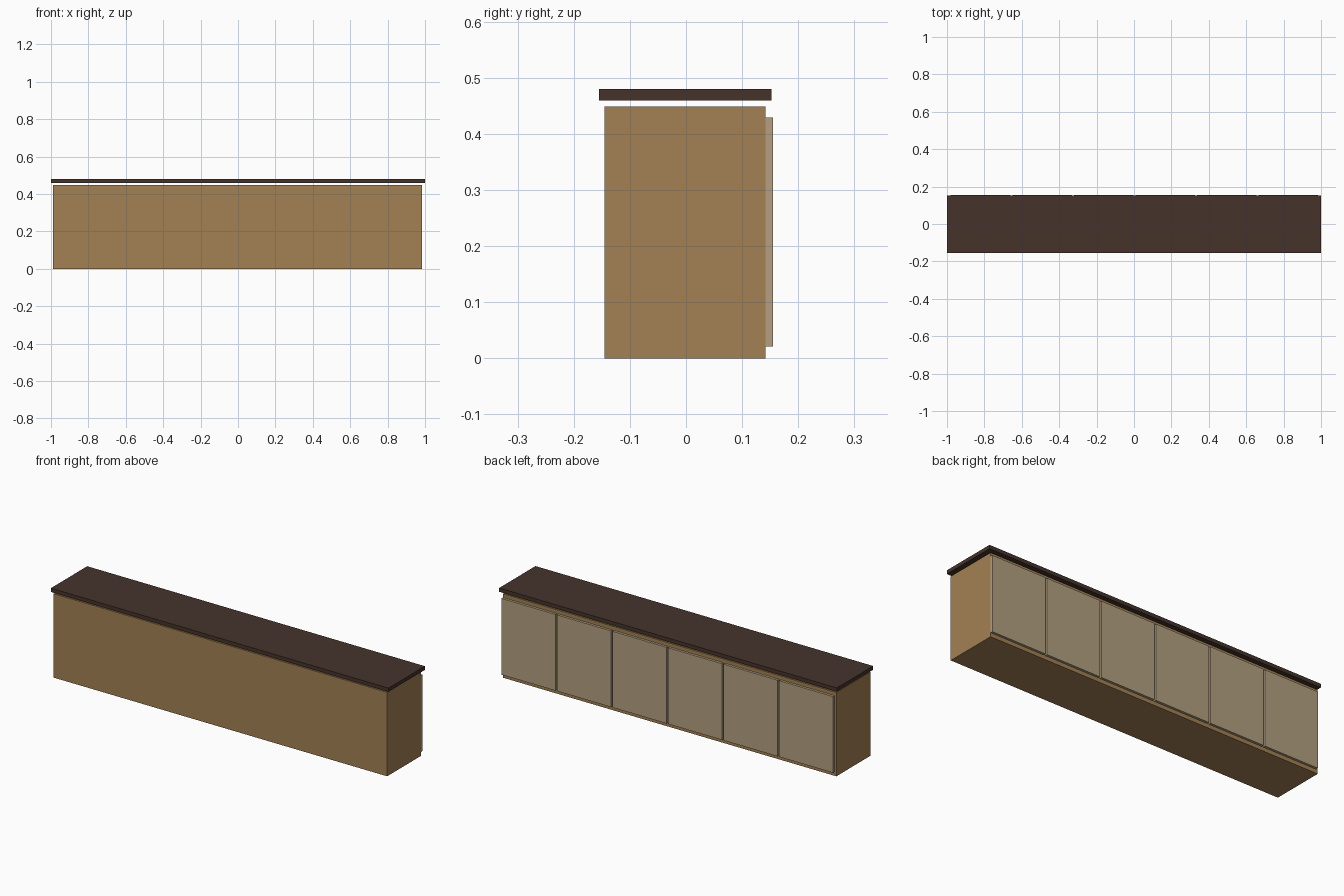
import bpy

if "Cube" in bpy.data.objects:
    bpy.data.objects.remove(bpy.data.objects["Cube"])


def material(name, color):
    mat = bpy.data.materials.new(name)
    mat.diffuse_color = (*color, 1)
    mat.use_nodes = True
    mat.node_tree.nodes["Principled BSDF"].inputs["Base Color"].default_value = mat.diffuse_color
    return mat


def box(name, lo, hi, mat):
    """Axis-aligned box between two opposite corners."""
    bpy.ops.mesh.primitive_cube_add(size=1, location=[(a + b) / 2 for a, b in zip(lo, hi)])
    ob = bpy.context.object
    ob.name = name
    ob.scale = [b - a for a, b in zip(lo, hi)]
    bpy.ops.object.transform_apply(location=False, rotation=False, scale=True)
    ob.data.materials.append(mat)
    return ob


body_wood = material("body_wood", (0.37, 0.22, 0.09))
door_wood = material("door_wood", (0.45, 0.35, 0.22))
dark_wood = material("dark_wood", (0.06, 0.033, 0.024))

# Cabinet carcass
X0, X1, BACK = -0.99, 0.985, 0.142
box("cabinet_body", (X0, -0.145, 0), (X1, BACK, 0.449), body_wood)

# Countertop, hovering just above the carcass
box("countertop", (-1, -0.155, 0.46), (1, 0.1525, 0.48), dark_wood)

# Six door panels, each with a narrow gap on its left
COUNT, GAP = 6, 0.01
pitch = (X1 - X0) / COUNT
for i in range(COUNT):
    x = X0 + i * pitch
    box(f"door_{i + 1}", (x + GAP, BACK, 0.021), (x + pitch, 0.155, 0.429), door_wood)
